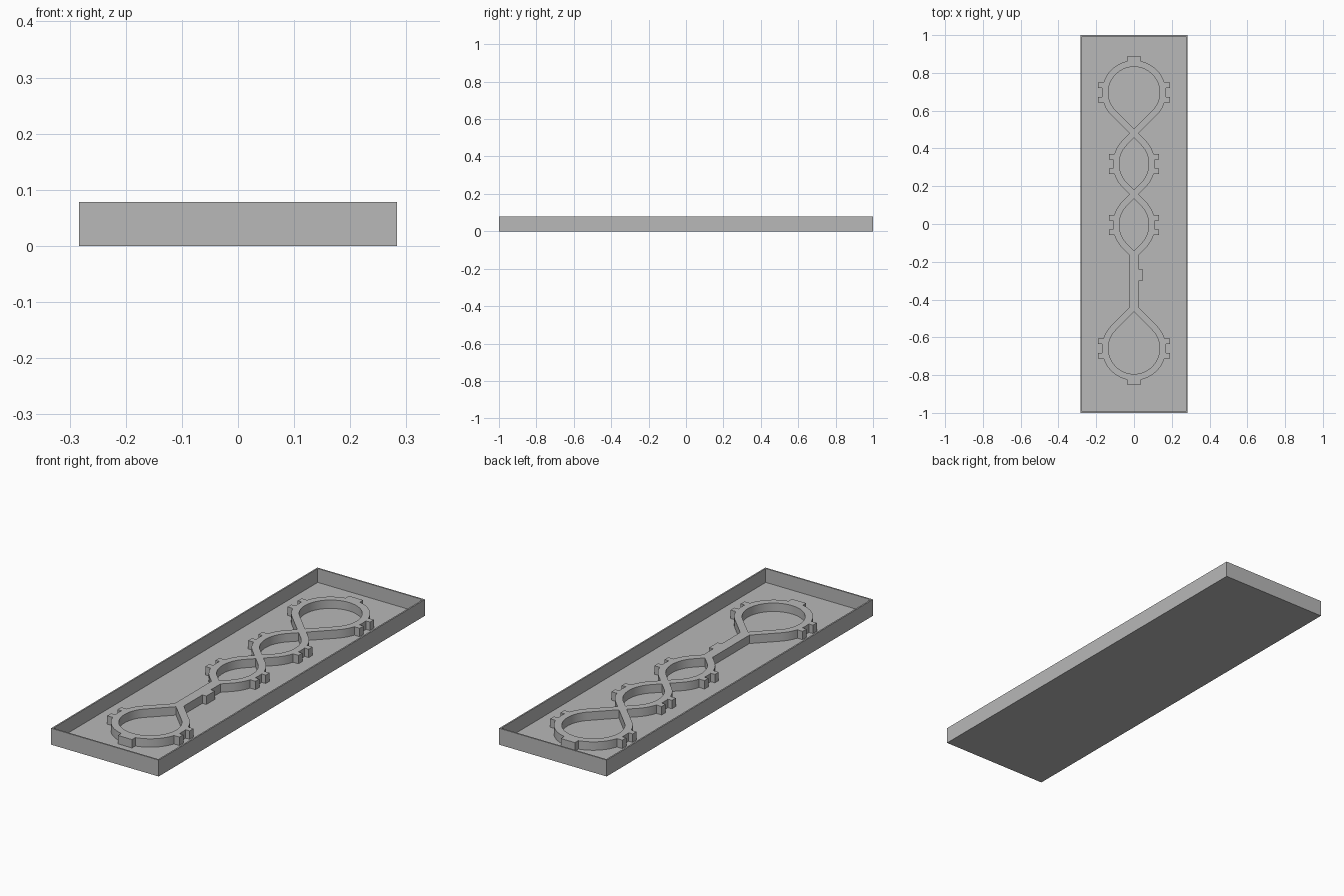
import bpy
import bmesh
from math import sin, cos, radians, sqrt

if "Cube" in bpy.data.objects:
    bpy.data.objects.remove(bpy.data.objects["Cube"], do_unlink=True)

# Single plain material
grey = bpy.data.materials.new("light grey")
grey.use_nodes = True
colour = (0.48, 0.48, 0.48, 1)
grey.diffuse_color = colour
grey.node_tree.nodes["Principled BSDF"].inputs["Base Color"].default_value = colour

WIDTH, LENGTH, HEIGHT = 0.566, 2.0, 0.078
WALL, FLOOR = 0.01, 0.012
RIDGE_TOP = 0.052
HALF_BAND = 0.017
BIG_R, BIG_Y = 0.153, 0.677       # teardrop centreline radius, distance from middle
LENS_R, LENS_HALF = 0.16, 0.095   # lens arc radius and half width
SHIFT = 0.019                     # the whole track sits slightly towards the back


def add_object(name, bm):
    bmesh.ops.recalc_face_normals(bm, faces=bm.faces)
    mesh = bpy.data.meshes.new(name)
    bm.to_mesh(mesh)
    bm.free()
    mesh.materials.append(grey)
    obj = bpy.data.objects.new(name, mesh)
    bpy.context.collection.objects.link(obj)
    return obj


def box(name, x0, x1, y0, y1, z0=FLOOR - 0.004, z1=RIDGE_TOP):
    bm = bmesh.new()
    bmesh.ops.create_cube(bm, size=1)
    for v in bm.verts:
        v.co = (x1 if v.co.x > 0 else x0, y1 if v.co.y > 0 else y0,
                z1 if v.co.z > 0 else z0)
    return add_object(name, bm)


def outline(centre_x, radius, pointed_both):
    """Right-hand arc with 45 degree tangents to an apex, mirrored to the left."""
    apex = centre_x + radius * sqrt(2)
    end, steps = (45, 20) if pointed_both else (90, 30)
    right = [(0, -apex)]
    for i in range(steps + 1):
        a = radians(-45 + (end + 45) * i / steps)
        right.append((centre_x + radius * cos(a), radius * sin(a)))
    if pointed_both:
        right.append((0, apex))
    else:
        right[-1] = (0, radius)
    return right + [(-x, y) for x, y in right[-2:0:-1]]


def ring(name, cy, centre_x, radius, pointed_both, flip=1):
    """Flat-topped band between an inner and an outer outline."""
    bm = bmesh.new()
    loops = []
    for z in (FLOOR - 0.004, RIDGE_TOP):
        for offset in (-HALF_BAND, HALF_BAND):
            pts = outline(centre_x, radius + offset, pointed_both)
            loops.append([bm.verts.new((x, cy + flip * y, z)) for x, y in pts])
    low_in, low_out, top_in, top_out = loops
    n = len(low_in)
    for a, b in ((low_in, low_out), (low_out, top_out),
                 (top_out, top_in), (top_in, low_in)):
        for i in range(n):
            j = (i + 1) % n
            bm.faces.new((a[i], a[j], b[j], b[i]))
    return add_object(name, bm)


# Open tray: box with its top inset and pressed down
tray = box("tray", -WIDTH / 2, WIDTH / 2, -LENGTH / 2, LENGTH / 2, 0, HEIGHT)
bm = bmesh.new()
bm.from_mesh(tray.data)
bm.faces.ensure_lookup_table()
top = max(bm.faces, key=lambda f: f.calc_center_median().z)
bmesh.ops.inset_region(bm, faces=[top], thickness=WALL)
pressed = bmesh.ops.extrude_face_region(bm, geom=[top])
for v in [g for g in pressed["geom"] if isinstance(g, bmesh.types.BMVert)]:
    v.co.z = FLOOR
bmesh.ops.delete(bm, geom=[top], context="FACES")
bmesh.ops.recalc_face_normals(bm, faces=bm.faces)
bm.to_mesh(tray.data)
bm.free()

# Teardrops, lenses and the stem
back_y, front_y = BIG_Y + SHIFT, SHIFT - BIG_Y
lens_c = LENS_HALF - LENS_R
lens_apex = lens_c + LENS_R * sqrt(2)
lens_ys = [back_y - BIG_R * sqrt(2) - lens_apex * k for k in (1, 3)]
track = ring("track_ridge", back_y, 0, BIG_R, False)
parts = [ring("front_loop", front_y, 0, BIG_R, False, -1)]
for cy in lens_ys:
    parts.append(ring("lens_loop", cy, lens_c, LENS_R, True))
parts.append(box("stem", -0.024, 0.024, front_y + BIG_R * sqrt(2) - 0.002,
                 lens_ys[1] - lens_apex + 0.002))
parts.append(box("stem_tab", 0.01, 0.045, -0.302, -0.238))

# Paired locating tabs on the sides of every loop and on both ends
for cy, reach in [(back_y, 0.19), (front_y, 0.19)] + [(y, 0.132) for y in lens_ys]:
    for side in (-1, 1):
        for end in (-1, 1):
            xs = sorted((side * (reach - 0.036), side * reach))
            ys = sorted((cy + end * 0.024, cy + end * 0.053))
            parts.append(box("side_tab", *xs, *ys))
for cy, end in ((back_y, 1), (front_y, -1)):
    ys = sorted((cy + end * 0.155, cy + end * 0.191))
    parts.append(box("end_tab", -0.037, 0.037, *ys))

# Merge everything into one ridge
bpy.context.view_layer.objects.active = track
for part in parts:
    mod = track.modifiers.new("union", "BOOLEAN")
    mod.operation = "UNION"
    mod.solver = "EXACT"
    mod.object = part
    bpy.ops.object.modifier_apply(modifier=mod.name)
    bpy.data.objects.remove(part, do_unlink=True)

bpy.ops.object.select_all(action="DESELECT")
track.select_set(True)
bpy.ops.object.shade_smooth_by_angle(angle=radians(25))
